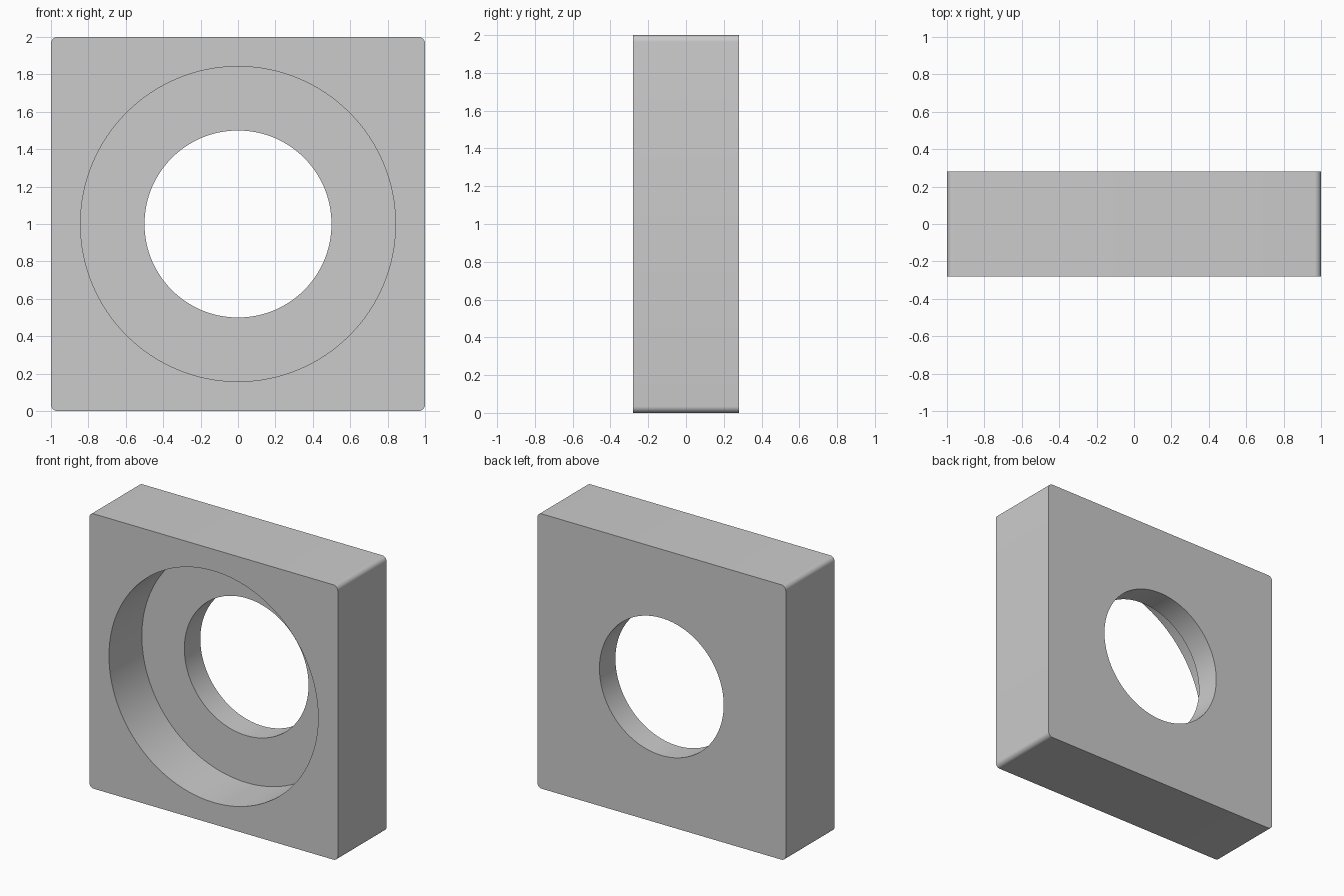
import bpy, bmesh
from math import sin, cos, pi, radians

if "Cube" in bpy.data.objects:
    bpy.data.objects.remove(bpy.data.objects["Cube"])

FRONT, FLOOR, BACK = -0.281, 0.097, 0.281
HOLE_R, BORE_R, CORNER_R = 0.5, 0.842, 0.035
SEGS = 128

bm = bmesh.new()


def circle(r):
    return [(r * cos(2 * pi * i / SEGS), 1 + r * sin(2 * pi * i / SEGS)) for i in range(SEGS)]


def rounded_square(half, r, steps=8):
    pts = []
    for k, (sx, sz) in enumerate([(1, 1), (-1, 1), (-1, -1), (1, -1)]):
        for i in range(steps + 1):
            a = (k + i / steps) * pi / 2
            pts.append((sx * (half - r) + r * cos(a), 1 + sz * (half - r) + r * sin(a)))
    return pts


def ring(pts, y):
    verts = [bm.verts.new((x, y, z)) for x, z in pts]
    edges = [bm.edges.new((verts[i - 1], verts[i])) for i in range(len(verts))]
    return verts, edges


def wall(a, b):
    va, vb = a[0], b[0]
    for i in range(len(va)):
        bm.faces.new((va[i - 1], va[i], vb[i], vb[i - 1]))


def cap(outer, inner):
    bmesh.ops.triangle_fill(bm, edges=outer[1] + inner[1], use_beauty=True)


# Edge loops of the plate, counterbore and through hole
square = rounded_square(1, CORNER_R)
outer_front, outer_back = ring(square, FRONT), ring(square, BACK)
bore_front, bore_floor = ring(circle(BORE_R), FRONT), ring(circle(BORE_R), FLOOR)
hole_floor, hole_back = ring(circle(HOLE_R), FLOOR), ring(circle(HOLE_R), BACK)

# Flat front and back faces
cap(outer_front, bore_front)
cap(outer_back, hole_back)

# Outer sides, bore wall, bore floor, hole wall
wall(outer_front, outer_back)
wall(bore_front, bore_floor)
wall(bore_floor, hole_floor)
wall(hole_floor, hole_back)

bmesh.ops.recalc_face_normals(bm, faces=bm.faces)
mesh = bpy.data.meshes.new("counterbored_plate")
bm.to_mesh(mesh)
bm.free()
plate = bpy.data.objects.new("counterbored_plate", mesh)
bpy.context.collection.objects.link(plate)

# Smooth curved walls, crisp edges
bpy.context.view_layer.objects.active = plate
plate.select_set(True)
bpy.ops.object.shade_smooth_by_angle(angle=radians(30))
